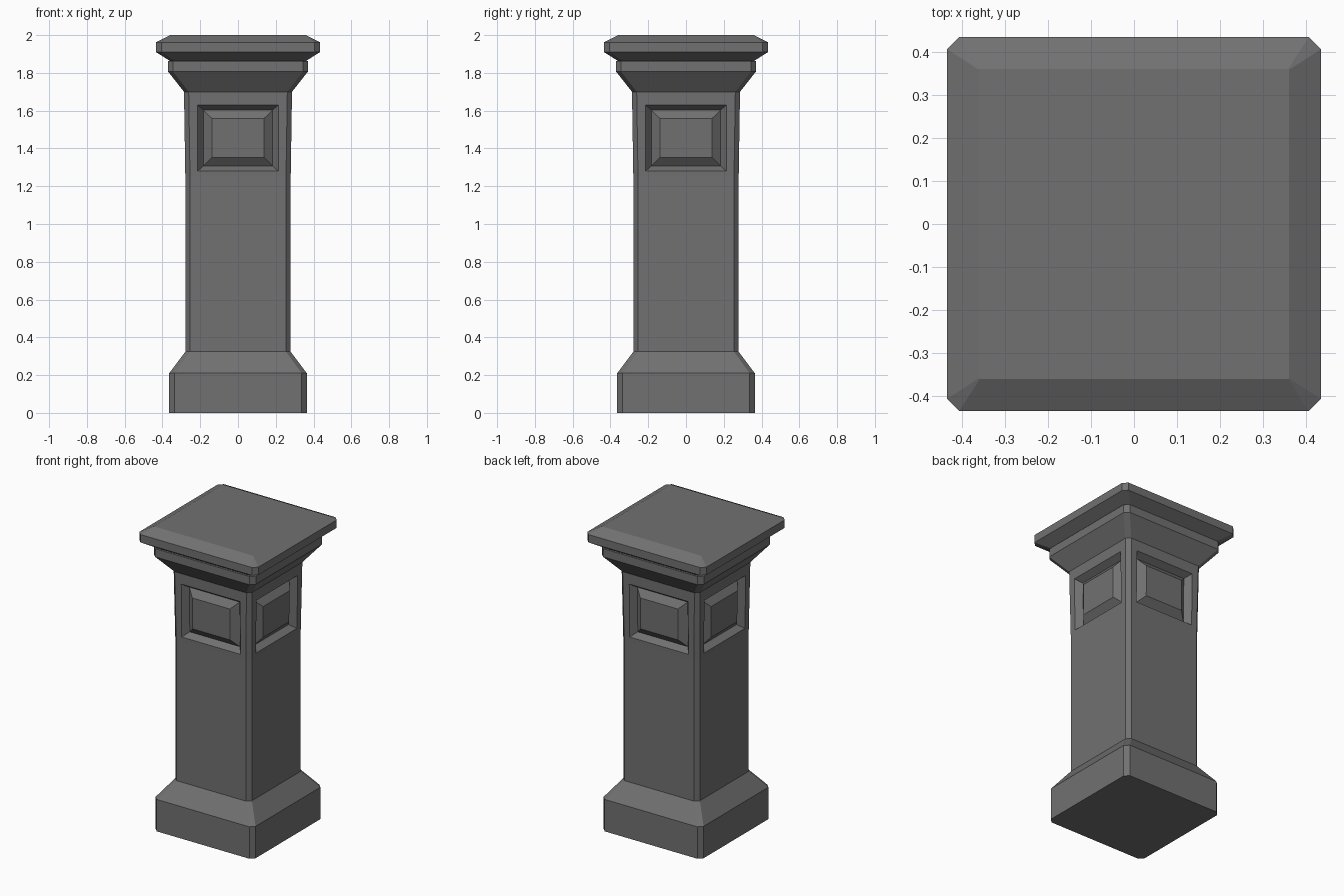
import bpy, bmesh
from mathutils import Matrix

if "Cube" in bpy.data.objects:
    bpy.data.objects.remove(bpy.data.objects["Cube"])

stone = bpy.data.materials.new("grey stone")
stone.diffuse_color = (0.165, 0.165, 0.165, 1)
stone.use_nodes = True
stone.node_tree.nodes["Principled BSDF"].inputs["Base Color"].default_value = stone.diffuse_color


def ring(bm, z, h, c):
    """Square of half-width h with corners chamfered by c."""
    k = h - c
    pts = [(-k, -h), (k, -h), (h, -k), (h, k), (k, h), (-k, h), (-h, k), (-h, -k)]
    return [bm.verts.new((x, y, z)) for x, y in pts]


def bridge(bm, a, b, skip=()):
    n = len(a)
    for i in range(n):
        if i not in skip:
            j = (i + 1) % n
            bm.faces.new((a[i], a[j], b[j], b[i]))


def finish(bm, name):
    me = bpy.data.meshes.new(name)
    bmesh.ops.recalc_face_normals(bm, faces=bm.faces)
    bm.to_mesh(me)
    bm.free()
    me.materials.append(stone)
    ob = bpy.data.objects.new(name, me)
    bpy.context.collection.objects.link(ob)


def block(name, profile):
    """Stack of chamfered squares: (z, half-width, chamfer)."""
    bm = bmesh.new()
    rings = [ring(bm, *p) for p in profile]
    for a, b in zip(rings, rings[1:]):
        bridge(bm, a, b)
    bm.faces.new(rings[0][::-1])
    bm.faces.new(rings[-1])
    finish(bm, name)


# Base with sloped shoulder
block("plinth", [(0, 0.364, 0.027), (0.21, 0.364, 0.027), (0.324, 0.279, 0.025)])

# Shaft, slightly flared at the top, with a sunken raised-field panel per side
Z0, Z1, H0, H1 = 1.25, 1.70, 0.279, 0.286
bm = bmesh.new()
low, mid, top = (ring(bm, z, h, 0.025) for z, h in ((0.324, H0), (Z0, H0), (Z1, H1)))
bridge(bm, low, mid)
bridge(bm, mid, top, skip=(0, 2, 4, 6))
bm.faces.new(low[::-1])
bm.faces.new(top)
panel = [  # half-width, bottom, top, depth
    (0.214, 1.28, 1.63, 0.0),
    (0.183, 1.307, 1.603, 0.04),
    (0.137, 1.353, 1.558, 0.004),
]
for side in range(4):
    rot = Matrix.Rotation(side * 1.5707963, 4, 'Z')
    i = side * 2
    loop = [mid[i], mid[i + 1], top[i + 1], top[i]]
    for w, zb, zt, d in panel:
        new = []
        for x, z in ((-w, zb), (w, zb), (w, zt), (-w, zt)):
            y = -(H0 + (H1 - H0) * (z - Z0) / (Z1 - Z0)) + d
            v = bm.verts.new((x, y, z))
            v.co = rot @ v.co
            new.append(v)
        bridge(bm, loop, new)
        loop = new
    bm.faces.new(loop)
finish(bm, "shaft_with_panels")

# Flared capital
block("capital", [(1.70, 0.286, 0.025), (1.808, 0.371, 0.027), (1.862, 0.371, 0.027)])

# Overhanging cap slab with sloped top edge
block("cap_slab", [(1.862, 0.358, 0.027), (1.91, 0.434, 0.028),
                   (1.962, 0.434, 0.028), (2.0, 0.36, 0.002)])
